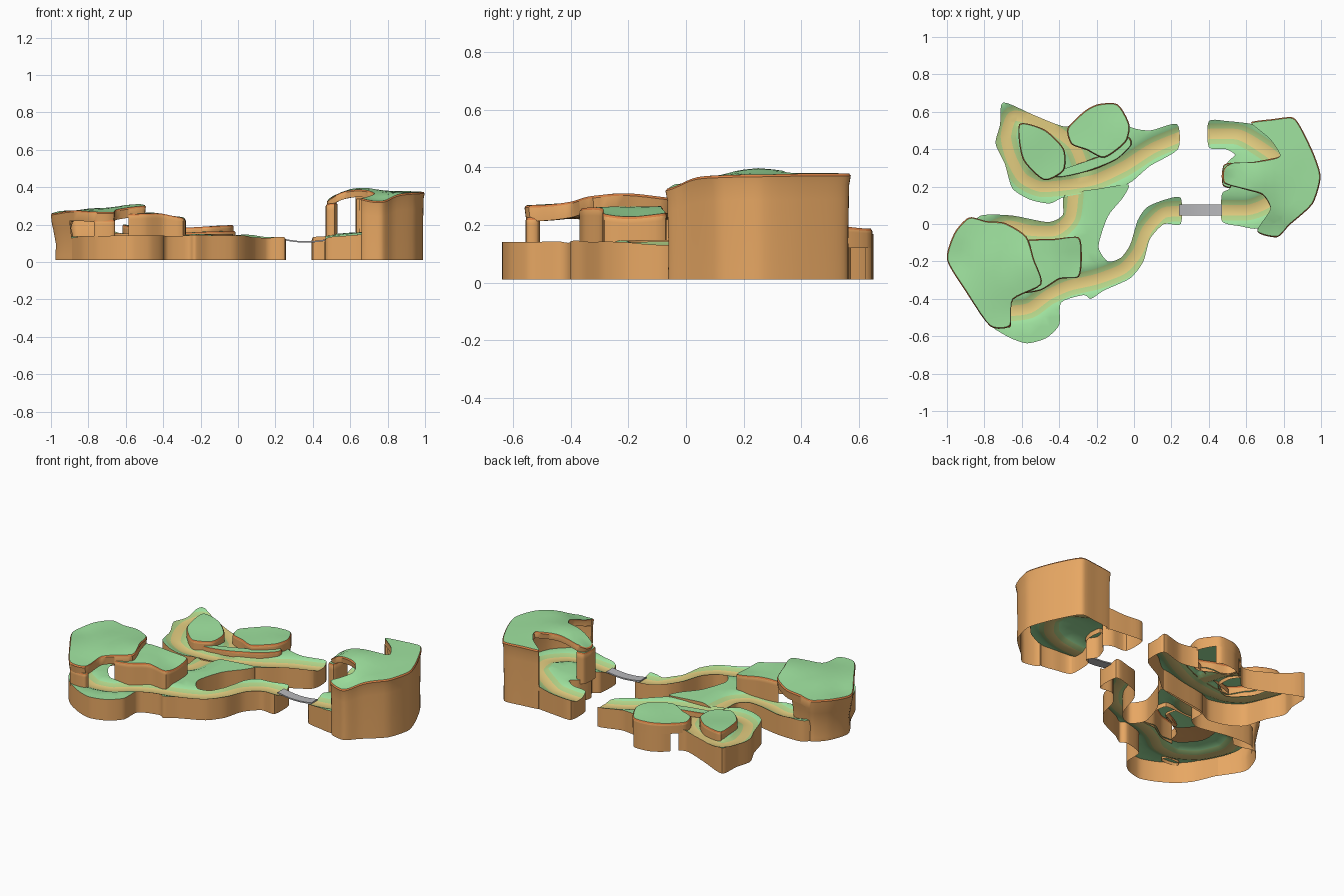
import bpy, bmesh, math
from mathutils import Vector
from mathutils.geometry import delaunay_2d_cdt, intersect_point_line

if "Cube" in bpy.data.objects:
    bpy.data.objects.remove(bpy.data.objects["Cube"])

COLOURS = [("grass_green", (0.35, 0.77, 0.35)), ("road_tan", (0.78, 0.62, 0.22)),
           ("shoulder_olive", (0.45, 0.66, 0.25)), ("cliff_brown", (0.93, 0.45, 0.145)),
           ("trim_rust", (0.70, 0.22, 0.06)), ("bridge_grey", (0.48, 0.48, 0.50))]
MATS = []
for n, c in COLOURS:
    m = bpy.data.materials.new(n)
    m.diffuse_color = (*c, 1)
    m.use_nodes = True
    m.node_tree.nodes["Principled BSDF"].inputs["Base Color"].default_value = m.diffuse_color
    MATS.append(m)
GRASS, ROAD, SHOULDER, CLIFF, TRIM, GREY = range(6)


def spline(pts, closed, n):
    """Rounded curve through 2D points."""
    p = [Vector(q) for q in pts]
    k, out = len(p), []
    for i in range(k if closed else k - 1):
        g = (lambda j: p[j % k]) if closed else (lambda j: p[max(0, min(k - 1, j))])
        a, b, c, d = g(i - 1), g(i), g(i + 1), g(i + 2)
        t1, t2 = (c - a) * 0.35, (d - b) * 0.35
        for s in range(n):
            t = s / n
            out.append(b * (2*t**3 - 3*t*t + 1) + t1 * (t**3 - 2*t*t + t)
                       + c * (3*t*t - 2*t**3) + t2 * (t**3 - t*t))
    return out if closed else out + [p[-1]]


def inside(q, ring):
    r = False
    for a, b in zip(ring, ring[1:] + ring[:1]):
        if (a.y > q.y) != (b.y > q.y) and q.x < (b.x - a.x) * (q.y - a.y) / (b.y - a.y) + a.x:
            r = not r
    return r


def dist(q, line):
    best = 9.0
    for a, b in zip(line, line[1:]):
        if (b - a).length > 1e-6:
            t = max(0, min(1, intersect_point_line(q, a, b)[1]))
            best = min(best, (q - (a + (b - a) * t)).length)
    return best


def finish(name, bm, angle=40):
    bmesh.ops.remove_doubles(bm, verts=bm.verts, dist=1e-4)
    bmesh.ops.recalc_face_normals(bm, faces=bm.faces)
    me = bpy.data.meshes.new(name)
    bm.to_mesh(me)
    bm.free()
    for m in MATS:
        me.materials.append(m)
    ob = bpy.data.objects.new(name, me)
    bpy.context.collection.objects.link(ob)
    bpy.ops.object.select_all(action='DESELECT')
    ob.select_set(True)
    bpy.context.view_layer.objects.active = ob
    bpy.ops.object.shade_smooth_by_angle(angle=math.radians(angle))


def land(name, outline, heights, base, road=None, lip=0, closed=None, inset=0.0, holes=(),
         tunnel=None, roof_z=0, under_in=None, under_out=None):
    """Grassy top with painted road and cliffs; lip > 0 makes a roof slab, tunnel edges rise to roof_z."""
    ring = spline(outline, True, 5)
    gaps = [spline(h, True, 5) for h in holes]
    lim = spline(under_in, True, 5) if lip else []
    out = spline(under_out, True, 5) if under_out else []
    pts, edges = [], []
    for loop in [ring, lim, out] + gaps:
        s, k = len(pts), len(loop)
        pts += loop
        edges += [(s + i, s + (i + 1) % k) for i in range(k)]
    path = spline(road, False, 6) if road else None
    if path:
        for off in (-0.08, -0.055, -0.028, 0, 0.028, 0.055, 0.08):
            s = len(pts)
            for i, p in enumerate(path):
                d = (path[min(i + 1, len(path) - 1)] - path[max(i - 1, 0)]).normalized()
                pts.append(p + Vector((-d.y, d.x)) * off)
            edges += [(s + i, s + i + 1) for i in range(len(path) - 1)]
    border = ring + ring[:1]
    for i in range(-20, 21):
        for j in range(-14, 15):
            q = Vector((i * 0.05, j * 0.05))
            if inside(q, ring) and dist(q, border) > 0.02 and not (path and dist(q, path) < 0.1):
                pts.append(q)
    co, _, tris = delaunay_2d_cdt(pts, edges, [], 0, 1e-5)[:3]

    def height(q):
        ws = [(1 / ((q.x - x)**2 + (q.y - y)**2 + 0.004), z) for x, y, z in heights]
        z = sum(w * h for w, h in ws) / sum(w for w, _ in ws)
        if path:
            z -= 0.022 * max(0, min(1, (0.075 - dist(q, path)) / 0.045))
        return z

    bm = bmesh.new()
    zs = [height(q) for q in co]
    top = [bm.verts.new((q.x, q.y, z)) for q, z in zip(co, zs)]
    under = [bm.verts.new((q.x, q.y, z - lip)) for q, z in zip(co, zs)] if lip else None
    for t in tris:
        c = sum((co[i] for i in t), Vector((0, 0))) / 3
        if not inside(c, ring) or any(inside(c, g) for g in gaps):
            continue
        f = bm.faces.new([top[i] for i in t])
        d = dist(c, path) if path else 9
        f.material_index = ROAD if d < 0.028 else SHOULDER if d < 0.055 else GRASS
        if lip and inside(c, lim) and not (out and inside(c, out)):
            bm.faces.new([under[i] for i in reversed(t)]).material_index = CLIFF
    bmesh.ops.delete(bm, geom=[v for v in bm.verts if not v.link_faces], context='VERTS')
    mid = sum(ring, Vector((0, 0))) / len(ring)
    centre = lambda e: (e.verts[0].co + e.verts[1].co) / 2
    rim = [e for e in bm.edges if e.is_boundary and e.link_faces[0].material_index != CLIFF
           and dist(centre(e).xy, border) < 0.004]

    def skirt(es, drop, mat):
        new, res = {}, []
        for e in es:
            a, b = e.verts
            for v in (a, b):
                if v not in new:
                    new[v] = bm.verts.new(drop(v.co))
            bm.faces.new((a, b, new[b], new[a])).material_index = mat
            res.append(bm.edges.get((new[a], new[b])))
        return res

    def to(fz, sc, goal=base):
        return lambda c: Vector((mid.x + (c.x - mid.x) * sc, mid.y + (c.y - mid.y) * sc,
                                 c.z + (goal - c.z) * fz))
    # inner tunnel walls rise, raised parts get a bevelled rust rim, cliffs go down
    if tunnel:
        up = [e for e in rim if tunnel(centre(e))]
        rim = [e for e in rim if e not in up]
        up = skirt(up, to(0.5, 1.02, roof_z), CLIFF)
        skirt(up, to(1, 0.98, roof_z), CLIFF)
    if not path:
        rim = skirt(rim, lambda c: c + Vector((*((c.xy - mid).normalized() * 0.006), -0.008)), TRIM)
    if lip:
        rim = skirt(rim, lambda c: c + Vector((*((c.xy - mid).normalized() * -0.006), 0.008 - lip)), CLIFF)
        rim = [e for e in rim if closed(centre(e))]
    for fz, sc in ((0.15, -0.3), (0.5, -0.7), (0.75, 0.2), (1, 0)):
        rim = skirt(rim, to(fz, 1 + inset * sc), CLIFF)
    finish(name, bm)


WEST_HILL = [(-0.7, -0.12), (-0.57, -0.09), (-0.43, -0.085), (-0.3, -0.075), (-0.285, -0.18),
             (-0.3, -0.28), (-0.4, -0.29), (-0.5, -0.35), (-0.62, -0.36), (-0.71, -0.25)]
INNER_HILL = [(-0.61, 0.53), (-0.48, 0.5), (-0.38, 0.4), (-0.38, 0.29), (-0.48, 0.24), (-0.59, 0.35)]
NORTH_PLATEAU = [(-0.35, 0.51), (-0.26, 0.6), (-0.19, 0.635), (-0.09, 0.635), (-0.03, 0.53),
                 (-0.05, 0.44), (-0.16, 0.36), (-0.25, 0.4), (-0.33, 0.43)]
WEST_GROUND = [
    (0.25, 0.14), (0.165, 0.13), (0.07, 0.09), (0.02, 0.02), (-0.02, -0.11), (-0.07, -0.18),
    (-0.14, -0.2), (-0.19, -0.12), (-0.14, 0.04), (-0.06, 0.14), (-0.03, 0.21), (-0.18, 0.19),
    (-0.37, 0.155), (-0.38, 0.05), (-0.46, 0.01), (-0.65, 0.045), (-0.82, 0.045),
    (-0.89, -0.04), (-0.925, -0.12), (-0.93, -0.22), (-0.89, -0.33), (-0.83, -0.47),
    (-0.76, -0.55), (-0.66, -0.61), (-0.57, -0.638), (-0.47, -0.61), (-0.4, -0.54),
    (-0.39, -0.42), (-0.27, -0.38), (-0.23, -0.4), (-0.16, -0.355), (-0.02, -0.29),
    (0.05, -0.2), (0.085, -0.08), (0.16, 0.0), (0.25, 0.0)]
EAST_GROUND = [
    (0.4, 0.55), (0.5, 0.55), (0.63, 0.535), (0.74, 0.505), (0.83, 0.41), (0.885, 0.27),
    (0.85, 0.12), (0.77, 0.02), (0.66, -0.025), (0.57, -0.012), (0.47, 0.015), (0.47, 0.16),
    (0.51, 0.19), (0.475, 0.25), (0.5, 0.33), (0.54, 0.37), (0.49, 0.4), (0.4, 0.41)]

# low ground with the winding road, south and west
land("south_west_ground", WEST_GROUND,
     [(0.26, 0.07, 0.13), (0, -0.1, 0.155), (-0.1, 0.15, 0.15), (-0.2, -0.25, 0.145),
      (-0.5, -0.58, 0.14), (-0.85, -0.2, 0.13), (-0.45, 0, 0.15), (-0.85, -0.45, 0.14)], 0.01,
     [(0.29, 0.07), (0.16, 0.06), (0.07, -0.03), (0.02, -0.15), (-0.06, -0.24), (-0.2, -0.295),
      (-0.35, -0.33), (-0.46, -0.38), (-0.56, -0.45), (-0.68, -0.46), (-0.8, -0.38),
      (-0.86, -0.22), (-0.82, -0.08), (-0.68, -0.01), (-0.55, -0.035), (-0.42, -0.035),
      (-0.34, 0.04), (-0.32, 0.22)],
     holes=[WEST_HILL], tunnel=lambda c: c.x < -0.87 and -0.34 < c.y < -0.03, roof_z=0.225)

# north island with its looping road
land("north_ground",
     [(-0.7, 0.65), (-0.53, 0.58), (-0.36, 0.52), (-0.26, 0.605), (-0.19, 0.64), (-0.09, 0.64),
      (-0.03, 0.525), (0.085, 0.5), (0.23, 0.535), (0.235, 0.4), (0.085, 0.31), (-0.03, 0.215),
      (-0.18, 0.18), (-0.37, 0.145), (-0.45, 0.11), (-0.555, 0.13), (-0.65, 0.19),
      (-0.69, 0.32), (-0.74, 0.43), (-0.716, 0.53)],
     [(-0.7, 0.63, 0.17), (-0.7, 0.4, 0.16), (-0.3, 0.2, 0.14), (0.23, 0.47, 0.13), (-0.1, 0.55, 0.14)],
     0.01,
     [(0.27, 0.475), (0.1, 0.405), (-0.05, 0.31), (-0.2, 0.24), (-0.35, 0.21), (-0.5, 0.2),
      (-0.6, 0.25), (-0.66, 0.36), (-0.685, 0.47), (-0.65, 0.575), (-0.55, 0.56), (-0.42, 0.5),
      (-0.32, 0.42), (-0.27, 0.3)], holes=[INNER_HILL, NORTH_PLATEAU])

# hills of the north island
land("north_inner_hill", INNER_HILL, [(-0.6, 0.5, 0.2), (-0.4, 0.3, 0.18)], 0.12)
land("north_plateau", NORTH_PLATEAU,
     [(-0.3, 0.5, 0.18), (-0.05, 0.5, 0.2), (-0.1, 0.63, 0.185)], 0.12)
land("north_ledge", [(-0.47, 0.26), (-0.3, 0.32), (-0.16, 0.37), (-0.04, 0.46), (-0.02, 0.42),
                     (-0.1, 0.345), (-0.25, 0.285), (-0.38, 0.255)],
     [(-0.4, 0.27, 0.155), (-0.05, 0.43, 0.165)], 0.125)

# west hill and the big overhanging plateau above the road
WEST_ROOF = [(-0.88, 0.03), (-0.79, 0.01), (-0.69, 0.0), (-0.58, -0.07), (-0.54, -0.19),
             (-0.5, -0.32), (-0.65, -0.4), (-0.665, -0.54), (-0.77, -0.54), (-0.9, -0.35),
             (-0.995, -0.19), (-0.955, -0.05)]
land("west_hill", WEST_HILL,
     [(-0.7, -0.2, 0.24), (-0.52, -0.12, 0.27), (-0.45, -0.25, 0.27), (-0.3, -0.2, 0.22)], 0.12,
     holes=[WEST_ROOF])
land("west_plateau", WEST_ROOF,
     [(-0.98, -0.19, 0.255), (-0.75, -0.2, 0.29), (-0.55, -0.22, 0.315), (-0.7, -0.52, 0.265),
      (-0.85, 0.0, 0.275)], 0.01, lip=0.055, under_in=WEST_GROUND, under_out=WEST_HILL,
     closed=lambda c: c.x < -0.72 and c.y > -0.34, inset=0.09)
land("west_pillar", [(-0.76, -0.545), (-0.67, -0.55), (-0.67, -0.515), (-0.75, -0.515)],
     [(-0.7, -0.53, 0.225)], 0.12)

# east ground with the bend under the arch
land("east_ground", EAST_GROUND,
     [(0.4, 0.48, 0.13), (0.47, 0.07, 0.13), (0.8, 0.25, 0.17), (0.65, 0.25, 0.16)], 0.01,
     [(0.36, 0.48), (0.55, 0.48), (0.66, 0.425), (0.77, 0.34), (0.79, 0.22), (0.72, 0.12),
      (0.61, 0.075), (0.43, 0.075)], tunnel=lambda c: c.x > 0.66, roof_z=0.335)

# east plateau with its arch tongue reaching west
land("east_plateau",
     [(0.63, 0.54), (0.74, 0.555), (0.845, 0.565), (0.89, 0.51), (0.957, 0.37), (0.992, 0.25),
      (0.95, 0.11), (0.83, 0.0), (0.765, -0.065), (0.66, -0.035), (0.73, 0.08), (0.69, 0.16),
      (0.59, 0.19), (0.49, 0.22), (0.485, 0.29), (0.53, 0.325), (0.65, 0.33), (0.78, 0.36),
      (0.73, 0.45), (0.66, 0.51)],
     [(0.48, 0.25, 0.27), (0.55, 0.25, 0.385), (0.6, 0.25, 0.41), (0.66, 0.25, 0.415),
      (0.95, 0.25, 0.375), (0.75, 0.52, 0.38), (0.85, 0.1, 0.375), (0.75, -0.05, 0.31),
      (0.85, 0.4, 0.38)],
     0.01, lip=0.04, closed=lambda c: c.x > 0.8 or c.y > 0.53 or c.y < -0.025, inset=0.012,
     under_in=EAST_GROUND)
land("arch_leg", [(0.478, 0.21), (0.515, 0.2), (0.525, 0.26), (0.52, 0.32), (0.482, 0.31),
                  (0.475, 0.26)], [(0.47, 0.26, 0.295), (0.53, 0.26, 0.33)], 0.12)

# sagging grey bridge
bm = bmesh.new()
rows = []
for i in range(9):
    t = i / 8
    x, z = 0.24 + 0.23 * t, 0.125 - 0.004 * t - 0.012 * math.sin(math.pi * t)
    rows.append([bm.verts.new((x, y, z + dz)) for y, dz in
                 ((0.045, 0), (0.105, 0), (0.105, -0.008), (0.045, -0.008))])
for a, b in zip(rows, rows[1:]):
    for j in range(4):
        bm.faces.new((a[j], a[(j + 1) % 4], b[(j + 1) % 4], b[j])).material_index = GREY
bm.faces.new(rows[0]).material_index = GREY
bm.faces.new(rows[-1][::-1]).material_index = GREY
finish("bridge", bm)
